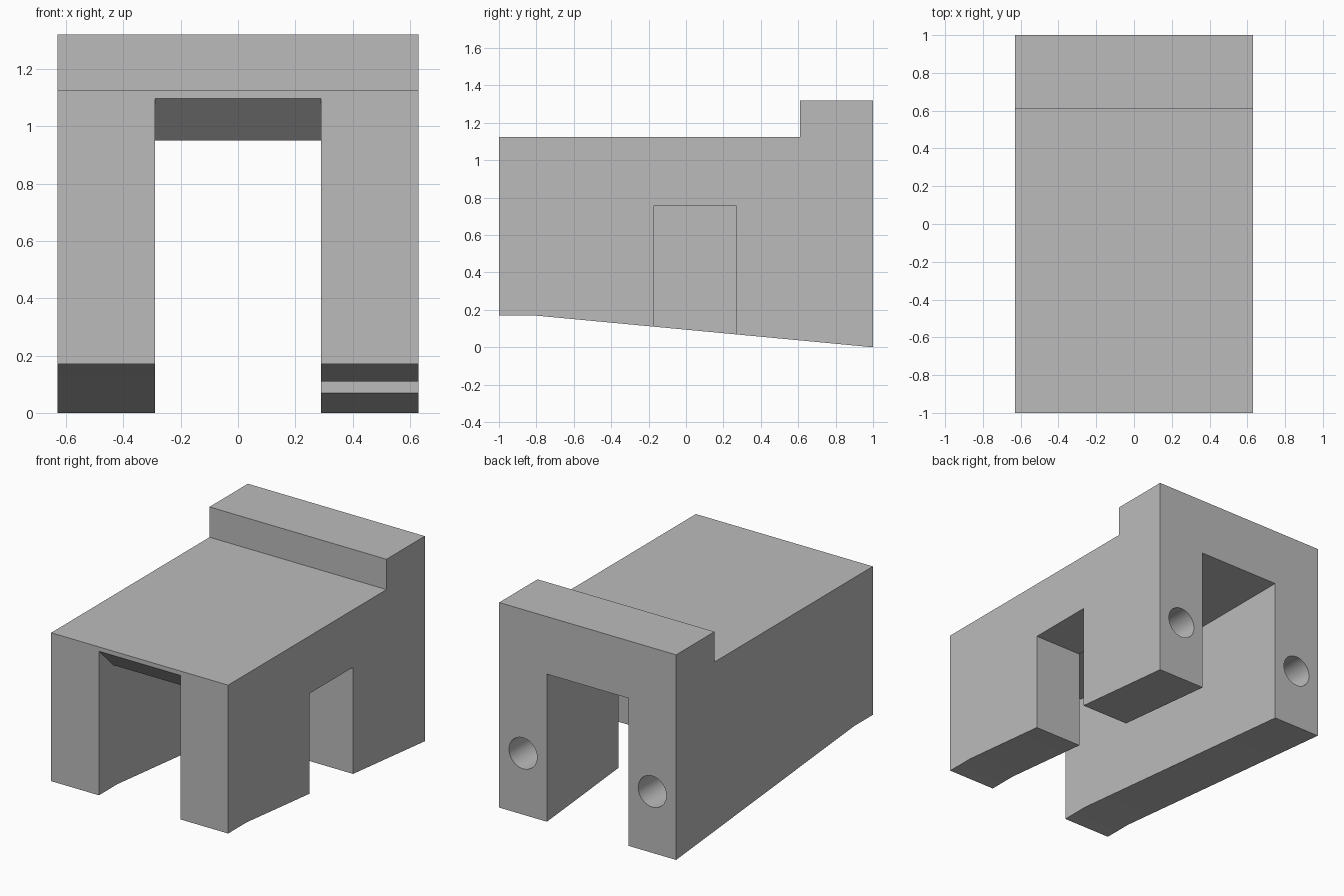
import bpy
import math

cube = bpy.data.objects.get("Cube")
if cube:
    bpy.data.objects.remove(cube, do_unlink=True)

grey = bpy.data.materials.new("plain grey")
grey.use_nodes = True
colour = (0.5, 0.5, 0.5, 1)
grey.diffuse_color = colour
grey.node_tree.nodes["Principled BSDF"].inputs["Base Color"].default_value = colour


def prism(name, profile, x0, x1):
    """Extrude a (y, z) profile along x."""
    n = len(profile)
    verts = [(x, y, z) for x in (x0, x1) for y, z in profile]
    faces = [tuple(reversed(range(n))), tuple(range(n, 2 * n))]
    faces += [(i, (i + 1) % n, (i + 1) % n + n, i + n) for i in range(n)]
    mesh = bpy.data.meshes.new(name)
    mesh.from_pydata(verts, [], faces)
    mesh.materials.append(grey)
    obj = bpy.data.objects.new(name, mesh)
    bpy.context.collection.objects.link(obj)
    return obj


def cut(target, cutter):
    """Subtract the cutter, apply the result and remove the cutter."""
    mod = target.modifiers.new("cut", 'BOOLEAN')
    mod.operation = 'DIFFERENCE'
    mod.solver = 'EXACT'
    mod.object = cutter
    bpy.ops.object.select_all(action='DESELECT')
    bpy.context.view_layer.objects.active = target
    target.select_set(True)
    bpy.ops.object.modifier_apply(modifier=mod.name)
    bpy.data.objects.remove(cutter, do_unlink=True)


# Body: stepped top, sloping underside
body = prism("bridge_block", [(-1, 0.17), (-0.81, 0.17), (1, 0), (1, 1.32),
                              (0.61, 1.32), (0.61, 1.125), (-1, 1.125)], -0.63, 0.63)

# Lengthwise tunnel with a bevelled front lintel
cut(body, prism("tunnel_cutter", [(-1.1, -0.2), (1.1, -0.2), (1.1, 0.95),
                                  (-0.85, 0.95), (-1.1, 1.195)], -0.29, 0.29))

# Doorway through the left leg
cut(body, prism("doorway_cutter", [(-0.175, -0.2), (0.27, -0.2),
                                   (0.27, 0.755), (-0.175, 0.755)], 0.1, 0.8))

# Blind round holes in the back of both legs
for side in (-1, 1):
    bpy.ops.mesh.primitive_cylinder_add(vertices=48, radius=0.1, depth=0.5,
                                        location=(side * 0.46, 0.85, 0.395),
                                        rotation=(math.pi / 2, 0, 0))
    hole = bpy.context.object
    hole.data.materials.append(grey)
    cut(body, hole)

bpy.ops.object.shade_smooth_by_angle(angle=math.radians(30))
